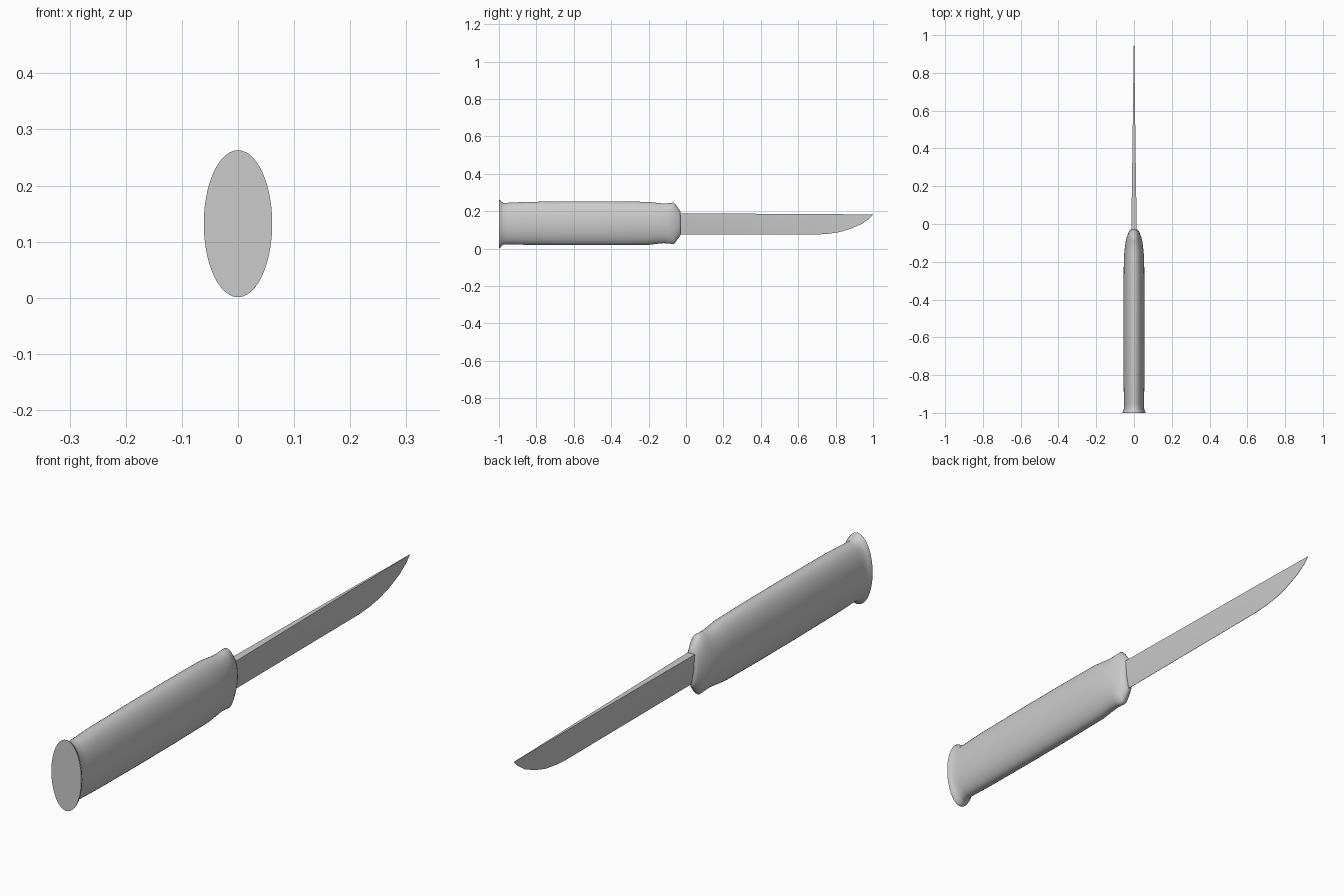
import bpy, bmesh, math

if "Cube" in bpy.data.objects:
    bpy.data.objects.remove(bpy.data.objects["Cube"])

def loft(name, rings, angle):
    """Skin closed cross-sections and cap both ends."""
    bm = bmesh.new()
    loops = [[bm.verts.new(p) for p in ring] for ring in rings]
    n = len(loops[0])
    for a, b in zip(loops, loops[1:]):
        for i in range(n):
            j = (i + 1) % n
            bm.faces.new((a[i], a[j], b[j], b[i]))
    bm.faces.new(loops[0])
    bm.faces.new(loops[-1])
    bmesh.ops.recalc_face_normals(bm, faces=bm.faces)
    me = bpy.data.meshes.new(name)
    bm.to_mesh(me)
    bm.free()
    ob = bpy.data.objects.new(name, me)
    bpy.context.collection.objects.link(ob)
    bpy.ops.object.select_all(action='DESELECT')
    ob.select_set(True)
    bpy.context.view_layer.objects.active = ob
    bpy.ops.object.shade_smooth_by_angle(angle=math.radians(angle))
    return ob

def oval(y, half_w, low, high, n=48):
    mid, half_h = (low + high) / 2, (high - low) / 2
    return [(half_w * math.cos(t), y, mid + half_h * math.sin(t))
            for t in (2 * math.pi * i / n for i in range(n))]

# Handle: y, half width, bottom z, top z
handle = [
    (-1.0, .061, .001, .263), (-.994, .061, .003, .260), (-.986, .056, .013, .250),
    (-.976, .053, .021, .244), (-.95, .053, .023, .245), (-.85, .055, .020, .250),
    (-.60, .056, .018, .252), (-.40, .056, .018, .252), (-.20, .054, .020, .250),
    (-.16, .052, .025, .245), (-.12, .048, .029, .241), (-.09, .044, .027, .243),
    (-.068, .038, .023, .246), (-.058, .034, .031, .238), (-.045, .029, .050, .220),
    (-.034, .023, .064, .205), (-.03, .019, .070, .198)]
loft("handle", [oval(*s) for s in handle], 60)

# Blade: y, half thickness of spine, edge z, spine z
blade = [
    (-.06, .015, .075, .188), (.2, .011, .075, .187), (.45, .0075, .075, .186),
    (.70, .0045, .075, .185), (.76, .0038, .079, .184), (.82, .003, .088, .184),
    (.88, .0022, .106, .183), (.94, .0014, .132, .183), (.98, .0007, .160, .183),
    (1.0, .0002, .181, .183)]
loft("blade", [[(-w, y, hi), (-w * .75, y, lo + (hi - lo) * .5), (-.0006, y, lo),
                (.0006, y, lo), (w * .75, y, lo + (hi - lo) * .5), (w, y, hi)]
               for y, w, lo, hi in blade], 30)
